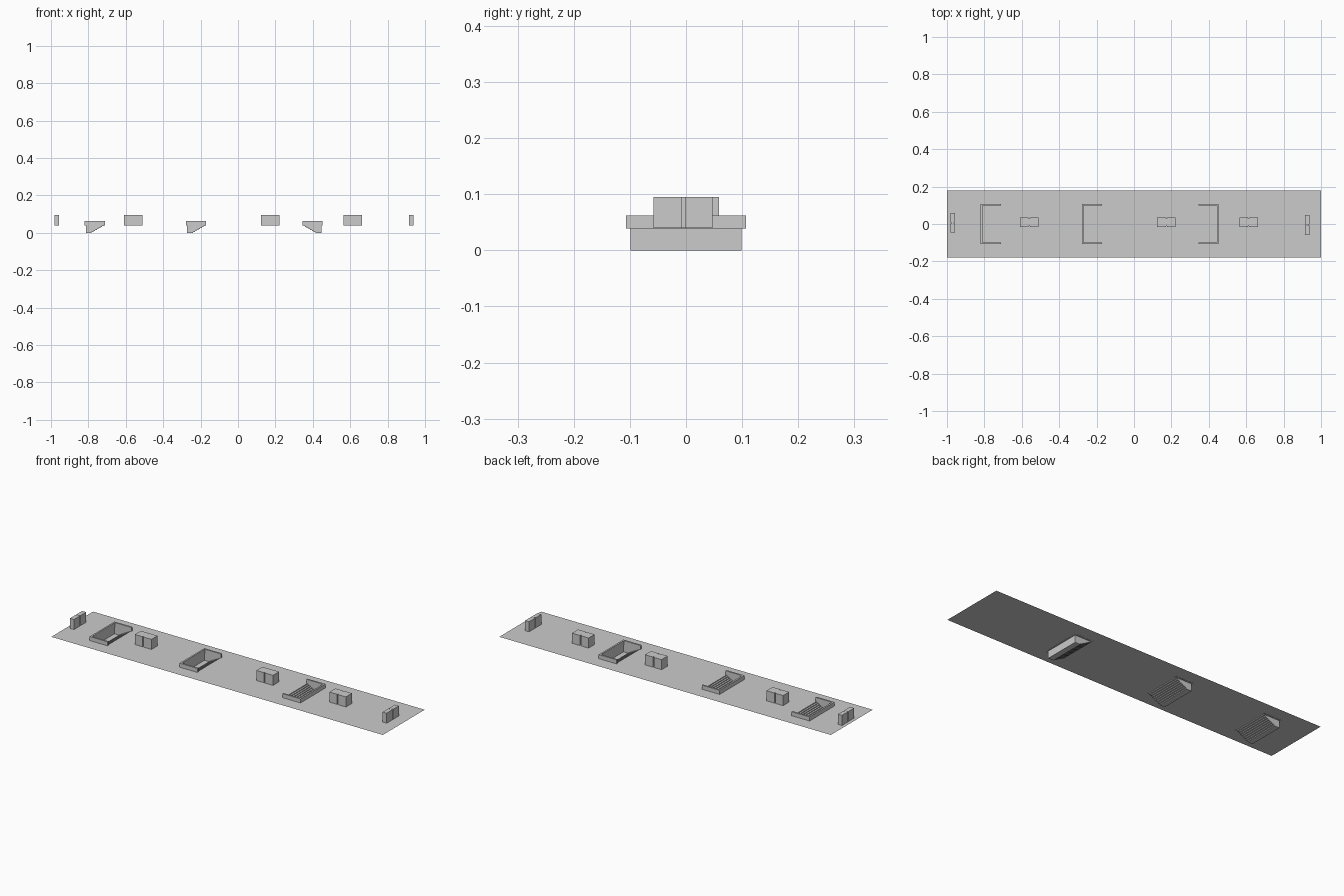
import bpy, bmesh

if "Cube" in bpy.data.objects:
    bpy.data.objects.remove(bpy.data.objects["Cube"])

GROUND = 0.04          # pavement height
HALF_W = 0.18          # pavement half width
PIT = 0.099            # stairwell half width
STEPS = 8

# closed-end x of each parapet, and direction towards its open end
ENTRANCES = [(-0.82, 1), (-0.278, 1), (0.452, -1)]


def make(name, bm):
    bmesh.ops.remove_doubles(bm, verts=bm.verts, dist=1e-5)
    bmesh.ops.recalc_face_normals(bm, faces=bm.faces)
    me = bpy.data.meshes.new(name)
    bm.to_mesh(me)
    bm.free()
    ob = bpy.data.objects.new(name, me)
    bpy.context.collection.objects.link(ob)
    return ob


def prism(name, outline, z0, z1):
    """Closed vertical prism from an xy outline."""
    bm = bmesh.new()
    f = bm.faces.new([bm.verts.new((x, y, z0)) for x, y in outline])
    ext = bmesh.ops.extrude_face_region(bm, geom=[f], use_keep_orig=True)
    top = [v for v in ext["geom"] if isinstance(v, bmesh.types.BMVert)]
    bmesh.ops.translate(bm, verts=top, vec=(0, 0, z1 - z0))
    return make(name, bm)


# pavement sheet with a rectangular hole at every stairwell
holes = [tuple(sorted((x + d * 0.006, x + d * 0.103))) for x, d in ENTRANCES]
xs = sorted([-1, 1] + [v for h in holes for v in h])
ys = [-HALF_W, -PIT, PIT, HALF_W]
bm = bmesh.new()
for x0, x1 in zip(xs, xs[1:]):
    for y0, y1 in zip(ys, ys[1:]):
        if (x0, x1) in holes and y0 == -PIT:
            continue
        bm.faces.new([bm.verts.new((x, y, GROUND)) for x, y in
                      ((x0, y0), (x1, y0), (x1, y1), (x0, y1))])
bmesh.ops.remove_doubles(bm, verts=bm.verts, dist=1e-5)
for f in bm.faces:
    f.normal_update()
make("pavement", bm)


def stairwell(i, x, d):
    # side profile: end wall, landing, then steps up to the pavement
    prof = [(0.006, GROUND), (0.006, 0.0), (0.038, 0.0)]
    run, rise = (0.103 - 0.038) / (STEPS - 1), GROUND / STEPS
    for s in range(STEPS):
        px = 0.038 + s * run
        prof.append((px, (s + 1) * rise))
        if s < STEPS - 1:
            prof.append((px + run, (s + 1) * rise))
    bm = bmesh.new()
    a, b = [[bm.verts.new((x + d * p, y, z)) for p, z in prof]
            for y in (-PIT, PIT)]
    bm.faces.new(a)
    bm.faces.new(b)
    for k in range(len(prof) - 1):      # open at the top
        bm.faces.new((a[k], a[k + 1], b[k + 1], b[k]))
    ob = make(f"stairwell_{i}", bm)
    ob.data.flip_normals()
    # U-shaped parapet around the opening
    o, t = 0.107, 0.009
    u = [(0, -o), (0.108, -o), (0.108, -o + t), (t, -o + t),
         (t, o - t), (0.108, o - t), (0.108, o), (0, o)]
    prism(f"parapet_{i}", [(x + d * p, q) for p, q in u], GROUND - 0.001, 0.062)


for i, (x, d) in enumerate(ENTRANCES):
    stairwell(i, x, d)


def kiosk(name, cx, cy, length, depth, along_x=True):
    """Block with a narrow vertical seam in the middle of both long faces."""
    h, w, g, n = length / 2, depth / 2, 0.003, 0.006
    half = [(-h, -w), (-g, -w), (-g, -w + n), (g, -w + n), (g, -w), (h, -w)]
    pts = half + [(-a, -b) for a, b in half]
    if not along_x:
        pts = [(-b, a) for a, b in pts]
    prism(name, [(cx + a, cy + b) for a, b in pts], GROUND, 0.095)


for i, cx in enumerate((-0.56, 0.173, 0.613)):
    kiosk(f"kiosk_{i}", cx, 0.009, 0.1, 0.052)
kiosk("end_kiosk_left", -0.969, 0.006, 0.105, 0.024, False)
kiosk("end_kiosk_right", 0.925, -0.005, 0.105, 0.024, False)
